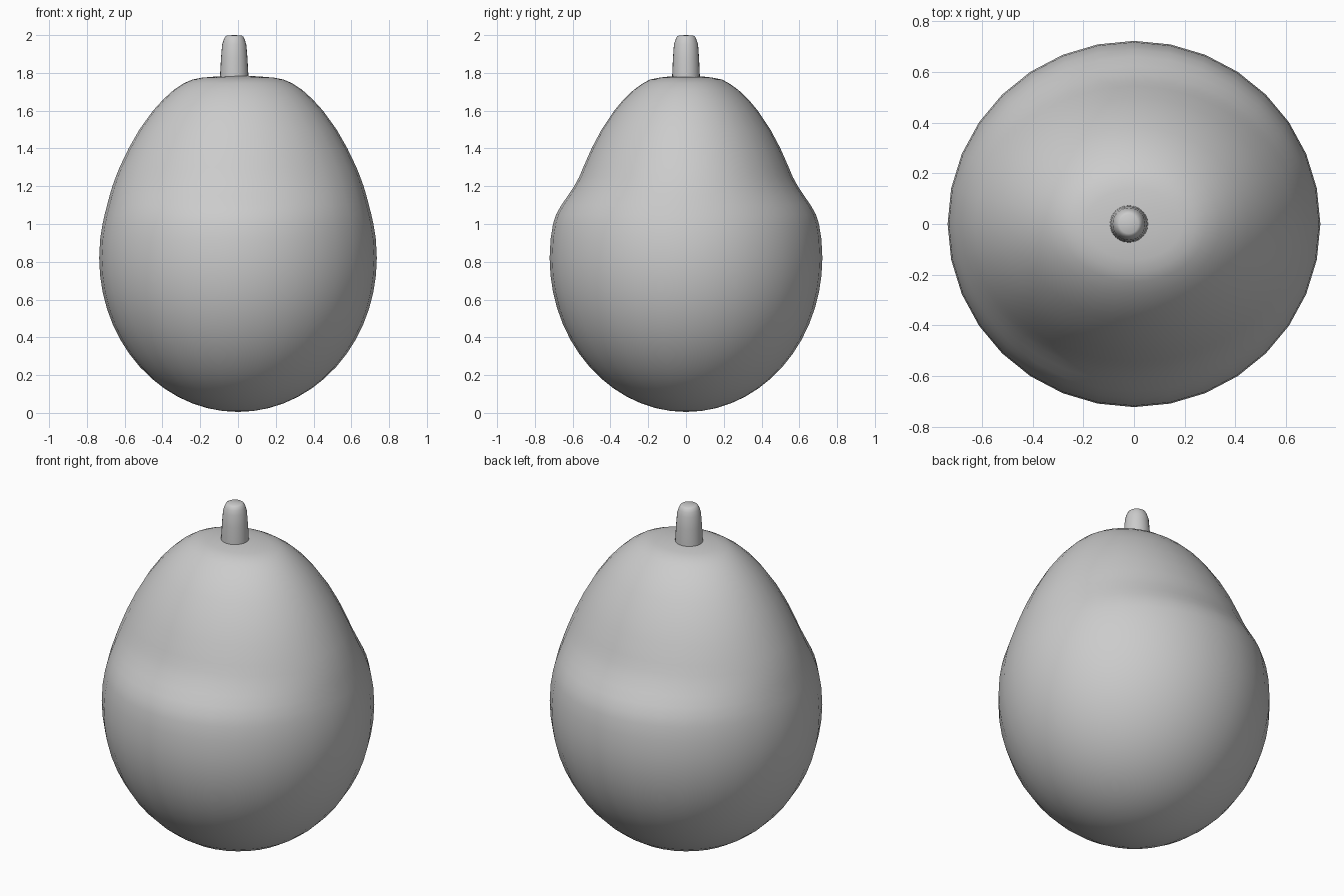
import bpy, bmesh, math

if "Cube" in bpy.data.objects:
    bpy.data.objects.remove(bpy.data.objects["Cube"])

SEG = 32


def loft(name, rows, cx=0.0, seg=SEG):
    """Stack elliptical rings (z, rx, ry) and close both ends with a pole."""
    bm = bmesh.new()
    rings = []
    for z, rx, ry in rows:
        if rx == 0:
            rings.append([bm.verts.new((cx, 0, z))])
        else:
            rings.append([bm.verts.new((cx + rx * math.cos(2 * math.pi * i / seg),
                                        ry * math.sin(2 * math.pi * i / seg), z))
                          for i in range(seg)])
    for a, b in zip(rings, rings[1:]):
        for i in range(seg):
            j = (i + 1) % seg
            if len(a) == 1:
                bm.faces.new((a[0], b[j], b[i]))
            elif len(b) == 1:
                bm.faces.new((a[i], a[j], b[0]))
            else:
                bm.faces.new((a[i], a[j], b[j], b[i]))
    bmesh.ops.recalc_face_normals(bm, faces=bm.faces)
    mesh = bpy.data.meshes.new(name)
    bm.to_mesh(mesh)
    bm.free()
    obj = bpy.data.objects.new(name, mesh)
    bpy.context.collection.objects.link(obj)
    for o in bpy.context.selected_objects:
        o.select_set(False)
    obj.select_set(True)
    bpy.context.view_layer.objects.active = obj
    bpy.ops.object.shade_smooth_by_angle(angle=math.radians(40))
    return obj


# Fruit body: rounded lower half, then shoulders pinched front and back
lower = [(0.005, 0, 0)]
for k in range(1, 15):
    t = math.pi / 2 * k / 14
    lower.append((0.82 - 0.815 * math.cos(t), 0.735 * math.sin(t), 0.722 * math.sin(t)))
upper = [
    (0.92, 0.73, 0.717), (1.0, 0.717, 0.704), (1.05, 0.706, 0.688),
    (1.1, 0.693, 0.66), (1.15, 0.68, 0.625), (1.2, 0.665, 0.592),
    (1.25, 0.647, 0.565), (1.3, 0.627, 0.544), (1.4, 0.579, 0.5),
    (1.5, 0.522, 0.447), (1.6, 0.45, 0.38), (1.66, 0.395, 0.33),
    (1.71, 0.34, 0.277), (1.745, 0.287, 0.228), (1.765, 0.24, 0.19),
    (1.775, 0.19, 0.14), (1.782, 0.1, 0.08), (1.785, 0, 0)]
loft("fruit_body", lower + upper)

# Stem: short tapered stub with a rounded tip, slightly off centre
stem = [(1.74, 0, 0), (1.74, 0.075, 0.073), (1.79, 0.075, 0.073), (1.88, 0.07, 0.069),
        (1.95, 0.064, 0.064), (1.975, 0.056, 0.056), (1.992, 0.048, 0.048),
        (1.998, 0.038, 0.038), (2.0, 0, 0)]
loft("stem", stem, cx=-0.02, seg=24)
